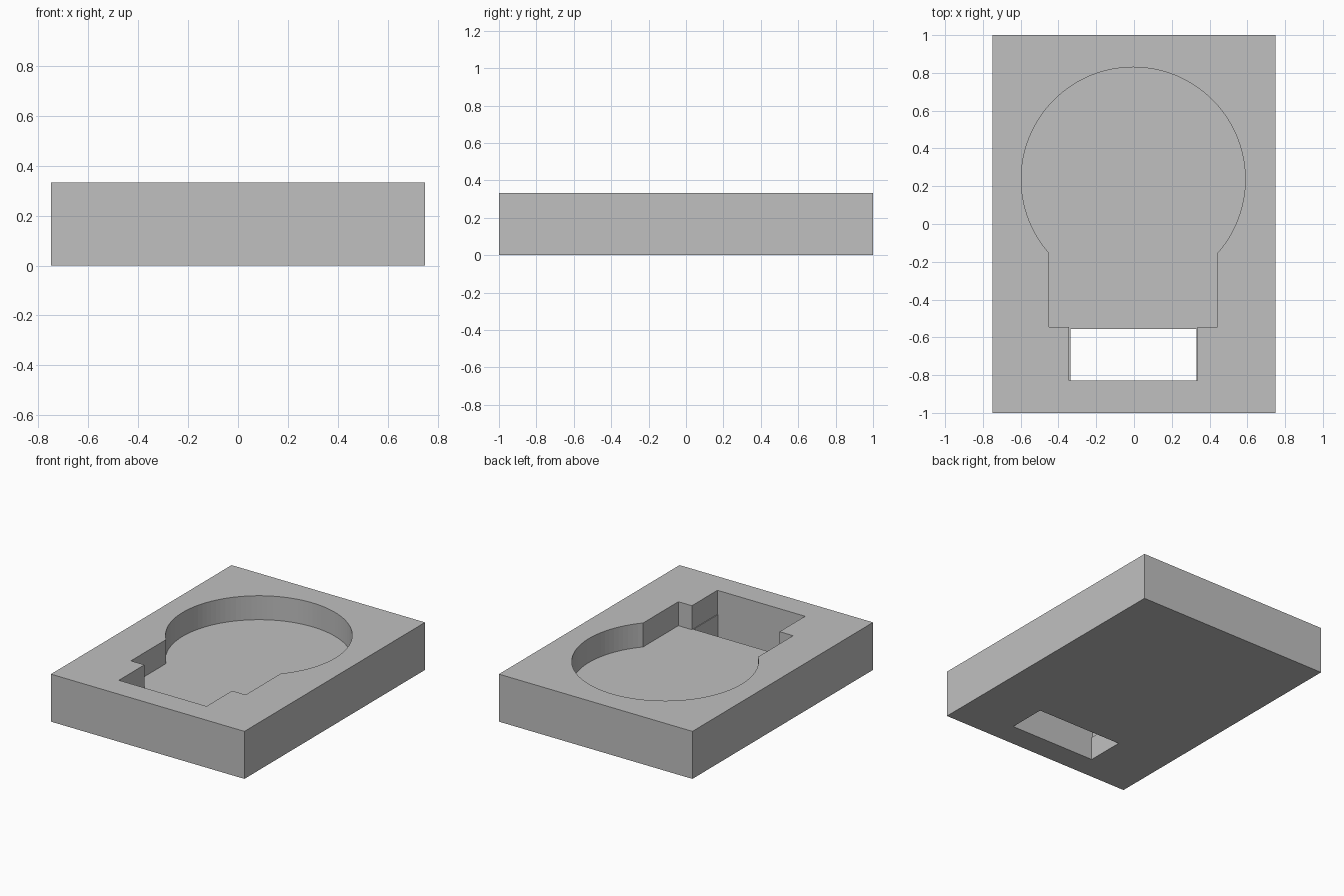
import bpy, bmesh, math

if "Cube" in bpy.data.objects:
    bpy.data.objects.remove(bpy.data.objects["Cube"])

W, L, H = 1.5, 2.0, 0.333      # block size
FLOOR = 0.165                  # height of the pocket floor
CX, CY, R = -0.004, 0.237, 0.593   # round recess

grey = bpy.data.materials.new("light grey")
grey.diffuse_color = (0.53, 0.53, 0.53, 1)
grey.use_nodes = True
grey.node_tree.nodes["Principled BSDF"].inputs["Base Color"].default_value = grey.diffuse_color


def prism(name, outline, z0, z1):
    """Extrude a counter-clockwise outline from z0 to z1."""
    bm = bmesh.new()
    face = bm.faces.new([bm.verts.new((x, y, z0)) for x, y in outline])
    top = bmesh.ops.extrude_face_region(bm, geom=[face])["geom"]
    verts = [v for v in top if isinstance(v, bmesh.types.BMVert)]
    bmesh.ops.translate(bm, verts=verts, vec=(0, 0, z1 - z0))
    bmesh.ops.recalc_face_normals(bm, faces=bm.faces)
    mesh = bpy.data.meshes.new(name)
    bm.to_mesh(mesh)
    bm.free()
    mesh.materials.append(grey)
    obj = bpy.data.objects.new(name, mesh)
    bpy.context.collection.objects.link(obj)
    return obj


def rect(x0, x1, y0, y1):
    return [(x0, y0), (x1, y0), (x1, y1), (x0, y1)]


def cut(target, cutter):
    mod = target.modifiers.new("cut", "BOOLEAN")
    mod.operation, mod.solver, mod.object = "DIFFERENCE", "EXACT", cutter
    bpy.context.view_layer.objects.active = target
    bpy.ops.object.modifier_apply(modifier=mod.name)
    bpy.data.objects.remove(cutter)


# Solid block
tray = prism("tray_block", rect(-W / 2, W / 2, -L / 2, L / 2), 0, H)

# Keyhole pocket: round recess, neck and narrower slot in one outline
neck_l, neck_r, neck_y = -0.449, 0.441, -0.545
slot_l, slot_r, slot_y = -0.344, 0.336, -0.828
a0 = -math.acos((neck_r - CX) / R)
a1 = math.pi + math.acos((CX - neck_l) / R)
N = 80
arc = [(CX + R * math.cos(a0 + (a1 - a0) * i / N),
        CY + R * math.sin(a0 + (a1 - a0) * i / N)) for i in range(N + 1)]
pocket = [(slot_l, slot_y), (slot_r, slot_y), (slot_r, neck_y), (neck_r, neck_y)]
pocket += arc + [(neck_l, neck_y), (slot_l, neck_y)]
cut(tray, prism("pocket_cutter", pocket, FLOOR, H + 0.1))

# Window through the pocket floor, leaving a thin ledge
cut(tray, prism("window_cutter", rect(-0.335, 0.331, slot_y, -0.556), -0.1, FLOOR + 0.05))
